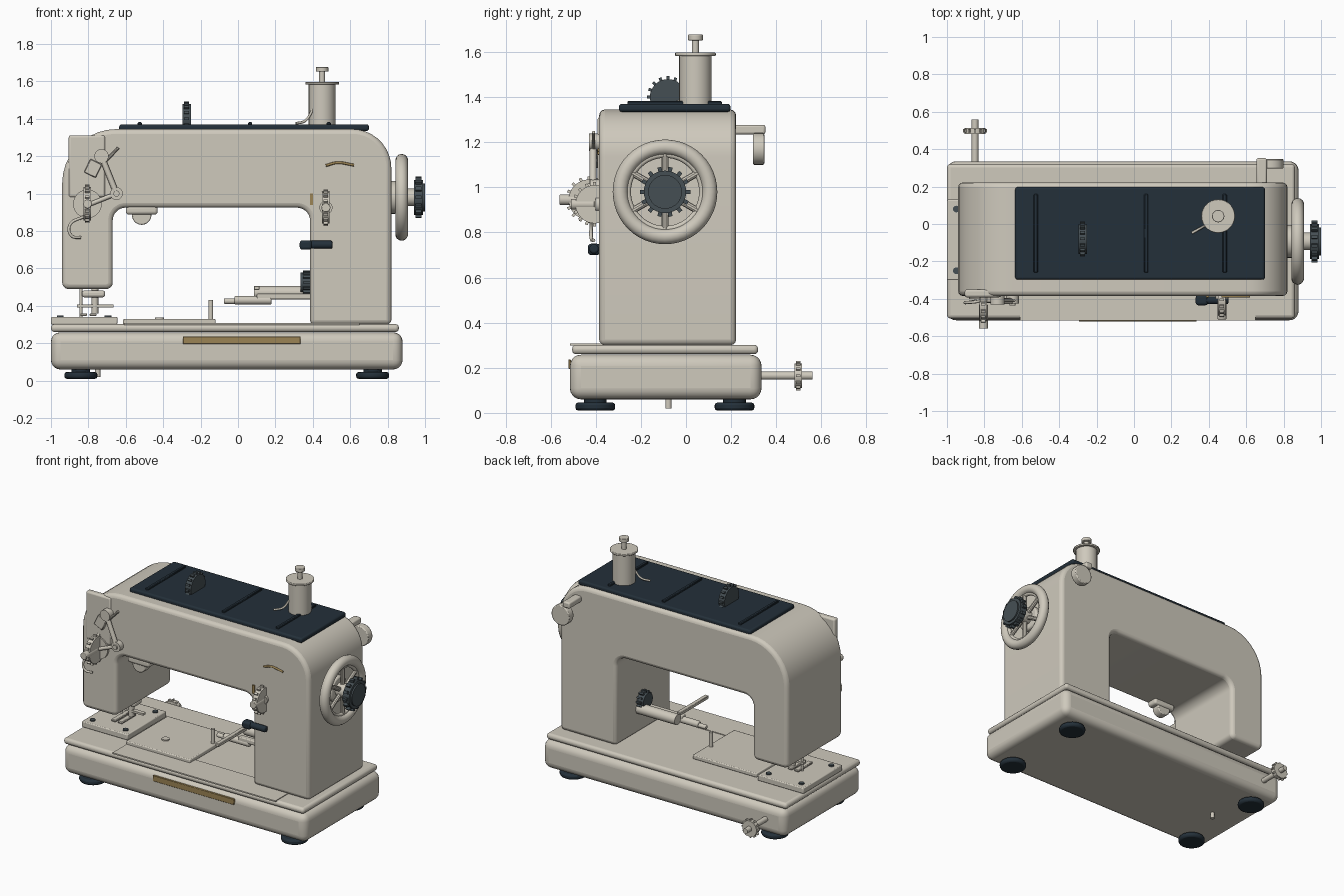
import bpy, bmesh, math
from mathutils import Vector, Matrix

cube = bpy.data.objects.get("Cube")
if cube:
    bpy.data.objects.remove(cube)


def material(name, rgb):
    m = bpy.data.materials.new(name)
    m.use_nodes = True
    m.diffuse_color = (*rgb, 1)
    m.node_tree.nodes["Principled BSDF"].inputs["Base Color"].default_value = (*rgb, 1)
    return m


CREAM = material("warm cream enamel", (0.62, 0.585, 0.505))
NAVY = material("dark navy", (0.017, 0.029, 0.041))
SLATE = material("slate grey", (0.06, 0.078, 0.088))
BRASS = material("aged brass", (0.33, 0.23, 0.09))


def finish(name, bm, mat, bevel=0, segments=3):
    bmesh.ops.recalc_face_normals(bm, faces=bm.faces)
    mesh = bpy.data.meshes.new(name)
    bm.to_mesh(mesh)
    bm.free()
    mesh.materials.append(mat)
    ob = bpy.data.objects.new(name, mesh)
    bpy.context.collection.objects.link(ob)
    if bevel:
        mod = ob.modifiers.new("rounded edges", "BEVEL")
        mod.width, mod.segments = bevel, segments
        mod.limit_method, mod.angle_limit = "ANGLE", math.radians(50)
        mod.use_clamp_overlap = False
    bpy.ops.object.select_all(action="DESELECT")
    bpy.context.view_layer.objects.active = ob
    ob.select_set(True)
    bpy.ops.object.shade_smooth_by_angle(angle=math.radians(35))
    return ob


def box(name, x, y, z, mat=CREAM, bevel=0.0, segments=3):
    bm = bmesh.new()
    bmesh.ops.create_cube(bm, size=1)
    for v in bm.verts:
        v.co = [(a + b) / 2 + c * (b - a) for (a, b), c in zip((x, y, z), v.co)]
    return finish(name, bm, mat, bevel, segments)


def add_rod(bm, a, b, r, sides):
    a, b = Vector(a), Vector(b)
    turn = (b - a).to_track_quat("Z", "Y").to_matrix().to_4x4()
    bmesh.ops.create_cone(bm, cap_ends=True, segments=sides, radius1=r, radius2=r,
                          depth=(b - a).length, matrix=Matrix.Translation((a + b) / 2) @ turn)


def rod(name, a, b, r, mat=CREAM, bevel=0.0, sides=28):
    bm = bmesh.new()
    add_rod(bm, a, b, r, sides)
    return finish(name, bm, mat, bevel, 2)


def gear(name, a, b, r, mat=CREAM, teeth=14, tooth=0.013):
    """Disc between a and b with small square teeth around its rim."""
    bm = bmesh.new()
    add_rod(bm, a, b, r, 32)
    a, b = Vector(a), Vector(b)
    turn = (b - a).to_track_quat("Z", "Y").to_matrix().to_4x4()
    size = Matrix.Diagonal((tooth * 2, tooth, (b - a).length * 0.6, 1))
    for i in range(teeth):
        spin = Matrix.Rotation(math.tau * i / teeth, 4, "Z")
        place = Matrix.Translation((a + b) / 2) @ turn @ spin @ Matrix.Translation((r, 0, 0))
        bmesh.ops.create_cube(bm, size=1, matrix=place @ size)
    return finish(name, bm, mat)


def ring(name, centre, major, minor, mat=CREAM):
    bpy.ops.mesh.primitive_torus_add(location=centre, rotation=(0, math.pi / 2, 0), major_radius=major,
                                     minor_radius=minor, major_segments=48, minor_segments=14)
    ob = bpy.context.object
    ob.name = name
    ob.data.materials.append(mat)
    bpy.ops.object.shade_smooth()


def wire(name, points, r, mat=CREAM):
    curve = bpy.data.curves.new(name, "CURVE")
    curve.dimensions = "3D"
    curve.bevel_depth, curve.bevel_resolution, curve.use_fill_caps = r, 2, True
    spline = curve.splines.new("BEZIER")
    spline.bezier_points.add(len(points) - 1)
    for bp, co in zip(spline.bezier_points, points):
        bp.co = co
        bp.handle_left_type = bp.handle_right_type = "AUTO"
    curve.materials.append(mat)
    ob = bpy.data.objects.new(name, curve)
    bpy.context.collection.objects.link(ob)


def rounded_outline(corners, steps=9):
    """Replace each (x, z, radius) corner with a tangent arc."""
    out = []
    for i, (x, z, r) in enumerate(corners):
        p = Vector((x, z))
        u, v = [(Vector(corners[j][:2]) - p).normalized() for j in (i - 1, (i + 1) % len(corners))]
        if not r:
            out.append(p)
            continue
        for k in range(steps + 1):
            t = math.pi / 2 * k / steps
            out.append(p + u * r * (1 - math.sin(t)) + v * r * (1 - math.cos(t)))
    return out


# Base, deck and feet
box("base", (-1, 0.88), (-0.515, 0.335), (0.06, 0.258), CREAM, 0.05, 5)
box("deck", (-1, 0.86), (-0.505, 0.32), (0.26, 0.302), CREAM, 0.018)
box("front_deck_panel", (-0.61, 0.65), (-0.515, -0.3), (0.298, 0.307))
for x in (-0.84, 0.72):
    for y in (-0.402, 0.215):
        rod("foot", (x, y, 0.01), (x, y, 0.046), 0.088, NAVY, 0.012)
        rod("foot_stem", (x, y, 0.04), (x, y, 0.08), 0.05, NAVY)
rod("drain_plug", (-0.75, -0.078, 0.02), (-0.75, -0.078, 0.07), 0.014)
box("front_badge", (-0.295, 0.335), (-0.522, -0.51), (0.195, 0.237), BRASS, 0.003, 1)

# Arched body: column, arm and head in one outline
outline = rounded_outline([(0.385, 0.3, 0), (0.82, 0.3, 0), (0.82, 1.345, 0.21), (-0.94, 1.345, 0.29),
                           (-0.94, 0.49, 0.035), (-0.67, 0.49, 0.035), (-0.67, 0.925, 0.07), (0.385, 0.925, 0.07)])
bm = bmesh.new()
face = bm.faces.new([bm.verts.new((p.x, -0.385, p.y)) for p in outline])
grown = bmesh.ops.extrude_face_region(bm, geom=[face])
bmesh.ops.translate(bm, vec=(0, 0.607, 0), verts=[g for g in grown["geom"] if isinstance(g, bmesh.types.BMVert)])
finish("body", bm, CREAM, 0.025)
box("face_plate", (-0.905, -0.71), (-0.392, -0.35), (0.98, 1.312), CREAM, 0.012)

# Top cover with ribs and toothed dial
box("top_cover", (-0.635, 0.70), (-0.297, 0.197), (1.335, 1.37), NAVY, 0.012)
for x in (-0.525, 0.065, 0.485):
    box("cover_rib", (x - 0.011, x + 0.011), (-0.26, 0.16), (1.36, 1.382), NAVY, 0.004, 1)
gear("top_dial", (-0.298, -0.08, 1.4), (-0.252, -0.08, 1.4), 0.08, SLATE, 16)

# Spool post and guide
S = (0.45, 0.042)
for name, r, low, high in (("spool", 0.072, 1.36, 1.59), ("spool_flange", 0.09, 1.583, 1.597),
                           ("spool_pin", 0.016, 1.59, 1.66), ("spool_cap", 0.033, 1.652, 1.677)):
    rod(name, (*S, low), (*S, high), r, CREAM, 0.003)
wire("spool_guide", [(0.31, -0.048, 1.375), (0.36, -0.02, 1.39), (0.4, 0.0, 1.45)], 0.007)

# Handwheel on the right side
Y, Z = -0.093, 0.98
rod("wheel_boss", (0.80, Y, Z), (0.85, Y, Z), 0.088, CREAM, 0.01)
rod("wheel_axle", (0.82, Y, Z), (0.96, Y, Z), 0.047)
ring("wheel_rim", (0.875, Y, Z), 0.198, 0.034)
ring("wheel_inner_rim", (0.875, Y, Z), 0.165, 0.014)
for i in range(6):
    a = math.tau * (i + 0.5) / 6
    c, s = math.cos(a), math.sin(a)
    rod("wheel_spoke", (0.875, Y + 0.03 * c, Z + 0.03 * s), (0.875, Y + 0.18 * c, Z + 0.18 * s), 0.015, sides=10)
gear("wheel_knob", (0.94, Y, Z), (0.99, Y, Z), 0.094, SLATE, 14, 0.018)
rod("wheel_knob_cap", (0.98, Y, Z), (1.0, Y, Z), 0.075, SLATE)

# Rear thread bracket and rear winder
box("rear_bracket", (0.655, 0.71), (0.2, 0.352), (1.235, 1.277), CREAM, 0.01)
rod("rear_disc", (0.73, 0.297, 1.17), (0.73, 0.347, 1.17), 0.07, CREAM, 0.006)
rod("winder_shaft", (-0.85, 0.32, 0.165), (-0.85, 0.56, 0.165), 0.018)
gear("winder_wheel", (-0.85, 0.482, 0.165), (-0.85, 0.514, 0.165), 0.055, CREAM, 12, 0.01)

# Two upright dials on the front
for x, z, reach, r in ((-0.805, 0.945, 0.045, 0.09), (0.47, 0.925, 0.02, 0.085)):
    y = -0.385 - reach
    rod("dial_plate", (x, -0.38, z), (x, -0.402, z), r * 0.85 if x < 0 else 0.035)
    gear("upright_dial", (x - 0.02, y, z), (x + 0.02, y, z), r, CREAM, 16)
    rod("dial_nub", (x, y, z), (x, y - 0.085 - reach, z), 0.024, CREAM, 0.004)

# Take-up linkage and thread hook on the head
rod("linkage_pivot", (-0.73, -0.38, 1.2), (-0.73, -0.43, 1.2), 0.038)
rod("linkage_eye", (-0.65, -0.38, 1.0), (-0.65, -0.425, 1.0), 0.034)
rod("linkage_eye_pin", (-0.65, -0.42, 1.0), (-0.65, -0.435, 1.0), 0.016)
rod("linkage_arm", (-0.73, -0.412, 1.2), (-0.65, -0.412, 1.0), 0.016, sides=12)
rod("linkage_lower_arm", (-0.65, -0.41, 1.0), (-0.8, -0.41, 0.94), 0.012, sides=12)
rod("linkage_finger", (-0.73, -0.41, 1.15), (-0.64, -0.41, 1.245), 0.008, sides=10)
block = box("linkage_block", (-0.035, 0.035), (-0.015, 0.015), (-0.04, 0.04), CREAM, 0.004, 1)
block.location, block.rotation_euler = (-0.775, -0.405, 1.135), (0, 0.45, 0)
wire("thread_hook", [(-0.79, -0.4, 0.88), (-0.84, -0.415, 0.87), (-0.9, -0.42, 0.83),
                     (-0.89, -0.42, 0.775), (-0.84, -0.41, 0.765)], 0.008)

# Round boss below the arm
box("under_arm_block", (-0.6, -0.43), (-0.37, -0.29), (0.888, 0.935), CREAM, 0.015)
rod("under_arm_boss", (-0.515, -0.36, 0.885), (-0.515, -0.3, 0.885), 0.052, CREAM, 0.006)

# Front lever and brass trim
box("lever_head", (0.33, 0.395), (-0.435, -0.38), (0.7, 0.75), NAVY, 0.014)
rod("lever_handle", (0.38, -0.408, 0.727), (0.505, -0.408, 0.727), 0.021, NAVY, 0.008)
box("brass_marker", (0.385, 0.402), (-0.393, -0.38), (0.94, 1.0), BRASS)
wire("brass_flourish", [(0.47, -0.387, 1.15), (0.53, -0.387, 1.165), (0.62, -0.387, 1.152)], 0.007, BRASS)

# Needle plate, screws, presser bar and foot
box("needle_plate", (-1, -0.645), (-0.3, 0.13), (0.3, 0.341), CREAM, 0.006, 2)
for x in (-0.95, -0.695):
    for y in (-0.25, 0.08):
        rod("plate_screw", (x, y, 0.335), (x, y, 0.349), 0.018, SLATE, sides=16)
rod("presser_bar", (-0.765, -0.085, 0.36), (-0.765, -0.085, 0.52), 0.018)
rod("needle_bar", (-0.84, -0.085, 0.34), (-0.84, -0.085, 0.52), 0.008, sides=12)
box("presser_collar", (-0.835, -0.71), (-0.13, -0.04), (0.445, 0.482), CREAM, 0.014)
box("presser_clamp", (-0.86, -0.665), (-0.1, -0.07), (0.392, 0.406))
for x in (-0.825, -0.775):
    box("presser_toe", (x - 0.018, x + 0.018), (-0.2, -0.04), (0.345, 0.36), CREAM, 0.004, 1)

# Slide plate with stop pin
box("slide_plate", (-0.615, -0.12), (-0.36, 0.1), (0.3, 0.329), CREAM, 0.006, 2)
rod("slide_button", (-0.42, -0.2, 0.325), (-0.42, -0.2, 0.338), 0.025)
rod("stop_pin", (-0.145, -0.07, 0.32), (-0.145, -0.07, 0.43), 0.012)

# Shafts projecting from the column
rod("column_shaft", (0.085, -0.03, 0.47), (0.42, -0.03, 0.47), 0.036)
gear("column_gear", (0.335, -0.06, 0.525), (0.4, -0.06, 0.525), 0.052, SLATE, 12, 0.012)
rod("bobbin_shaft", (-0.02, -0.12, 0.43), (0.18, -0.12, 0.43), 0.023, CREAM, 0.008)
rod("bobbin_tip", (-0.075, -0.12, 0.425), (0, -0.12, 0.425), 0.015, CREAM, 0.005)
box("bobbin_rail", (0.085, 0.115), (-0.375, -0.06), (0.485, 0.507), CREAM, 0.003, 1)
box("bobbin_bracket", (0.1, 0.4), (-0.14, -0.1), (0.435, 0.465), CREAM, 0.006)
